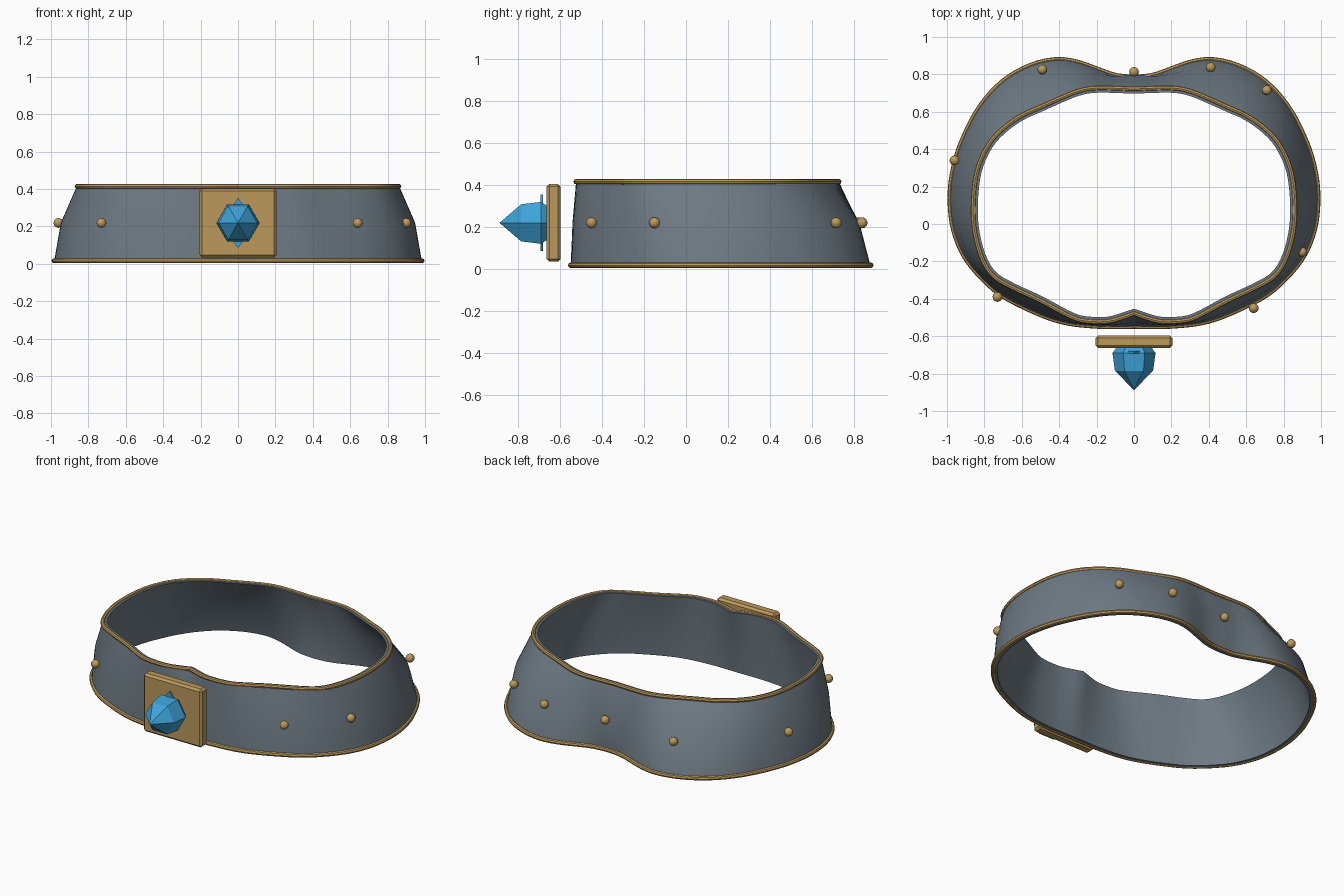
import bpy, bmesh, math
from mathutils import Vector

if "Cube" in bpy.data.objects:
    bpy.data.objects.remove(bpy.data.objects["Cube"])


def material(name, rgb):
    m = bpy.data.materials.new(name)
    m.diffuse_color = (*rgb, 1)
    m.use_nodes = True
    m.node_tree.nodes["Principled BSDF"].inputs["Base Color"].default_value = m.diffuse_color
    return m


STEEL = material("blue grey steel", (0.155, 0.195, 0.23))
GOLD = material("old gold", (0.50, 0.32, 0.105))
CRYSTAL = material("blue crystal", (0.048, 0.37, 0.70))
N = 64  # steps along each half of the belt

# Right half outlines, from back centre to front centre
LOWER = [(0, .785), (.1, .795), (.2, .83), (.3, .865), (.41, .88), (.55, .85), (.7, .765),
         (.83, .62), (.93, .42), (.975, .25), (.983, .1), (.96, -.05), (.89, -.2),
         (.75, -.35), (.6, -.44), (.4, -.52), (.2, -.547), (0, -.548)]
UPPER = [(0, .722), (.2, .727), (.3, .71), (.4, .67), (.5, .625), (.6, .58), (.7, .51),
         (.78, .42), (.84, .28), (.86, .1), (.85, -.05), (.81, -.19), (.75, -.28),
         (.65, -.34), (.5, -.41), (.35, -.49), (.27, -.517), (.15, -.522), (.07, -.503), (0, -.478)]


def smooth_half(points):
    """Smooth curve through the points, resampled evenly by length."""
    p = [Vector(q) for q in points]
    p = [p[0]] + p + [p[-1]]
    fine = []
    for a, b, c, d in zip(p, p[1:], p[2:], p[3:]):
        for k in range(12):
            t = k / 12
            fine.append(.5 * (2 * b + (c - a) * t + (2 * a - 5 * b + 4 * c - d) * t * t
                              + (3 * b - a - 3 * c + d) * t ** 3))
    fine.append(p[-1])
    dist = [0]
    for a, b in zip(fine, fine[1:]):
        dist.append(dist[-1] + (b - a).length)
    out, j = [], 0
    for i in range(N + 1):
        s = dist[-1] * i / N
        while j < len(fine) - 2 and dist[j + 1] < s:
            j += 1
        f = (s - dist[j]) / max(dist[j + 1] - dist[j], 1e-9)
        out.append(fine[j].lerp(fine[j + 1], f))
    return out


def closed_loop(half):
    return half + [Vector((-q.x, q.y)) for q in half[-2:0:-1]]


def outward(loop):
    n = len(loop)
    res = []
    for i in range(n):
        t = (loop[(i + 1) % n] - loop[i - 1]).normalized()
        res.append(Vector((-t.y, t.x)))
    return res


def finish(name, bm, mat, smooth=True):
    bmesh.ops.recalc_face_normals(bm, faces=bm.faces)
    me = bpy.data.meshes.new(name)
    bm.to_mesh(me)
    bm.free()
    me.materials.append(mat)
    ob = bpy.data.objects.new(name, me)
    bpy.context.collection.objects.link(ob)
    if smooth:
        bpy.ops.object.select_all(action='DESELECT')
        ob.select_set(True)
        bpy.context.view_layer.objects.active = ob
        bpy.ops.object.shade_smooth_by_angle(angle=math.radians(40))
    return ob


def skin(bm, sections, closed=True):
    """Join consecutive closed cross-sections with quads."""
    rows = [[bm.verts.new(v) for v in s] for s in sections]
    pairs = zip(rows, rows[1:] + rows[:1]) if closed else zip(rows, rows[1:])
    for a, b in pairs:
        m = len(a)
        for k in range(m):
            bm.faces.new((a[k], a[(k + 1) % m], b[(k + 1) % m], b[k]))
    return rows


# Belt band: flared wall with a slightly bulging middle
low_half, top_half = smooth_half(LOWER), smooth_half(UPPER)
mid_half = []
for a, b in zip(low_half, top_half):
    q = a.lerp(b, .3)
    if q.y > 0:
        q.y += .03 * math.exp(-(q.x / .12) ** 2)
    mid_half.append(q)
low, mid, top = (closed_loop(h) for h in (low_half, mid_half, top_half))
wall = [(low, outward(low), .008), (mid, outward(mid), .22), (top, outward(top), .418)]
THICK = .025
sections = []
for i in range(len(low)):
    outer = [Vector((*l[i], z)) for l, n, z in wall]
    inner = [Vector((*(l[i] - n[i] * THICK), z)) for l, n, z in reversed(wall)]
    sections.append(outer + inner)
bm = bmesh.new()
skin(bm, sections)
finish("belt_band", bm, STEEL)


# Rounded gold trim along both edges
def trim(name, loop, z, r=.013):
    secs = []
    for q, n in zip(loop, outward(loop)):
        ring = []
        for k in range(8):
            a = math.tau * k / 8
            ring.append(Vector((*(q + n * r * math.cos(a)), z + r * math.sin(a))))
        secs.append(ring)
    bm = bmesh.new()
    skin(bm, secs)
    finish(name, bm, GOLD)


trim("lower_trim", low, .016)
trim("upper_trim", top, .414)

# Round rivets spaced around the band
RIVETS = [(.64, -.45), (.90, -.15), (.71, .715), (.41, .838), (0, .813),
          (-.49, .826), (-.96, .34), (-.73, -.39)]
for i, (x, y) in enumerate(RIVETS):
    bm = bmesh.new()
    bmesh.ops.create_uvsphere(bm, u_segments=16, v_segments=10, radius=.026)
    bmesh.ops.translate(bm, verts=bm.verts, vec=(x, y, .218))
    finish(f"rivet_{i + 1}", bm, GOLD)

# Buckle plate with bevelled edges
bm = bmesh.new()
bmesh.ops.create_cube(bm, size=1)
bmesh.ops.scale(bm, verts=bm.verts, vec=(.41, .066, .37))
bmesh.ops.translate(bm, verts=bm.verts, vec=(0, -.63, .218))
bmesh.ops.bevel(bm, geom=bm.edges[:], offset=.013, segments=1, affect='EDGES')
finish("buckle_plate", bm, GOLD, smooth=False)

# Six-sided crystal pointing forward
GZ = .218
bm = bmesh.new()
rings = [[Vector((r * math.cos(math.tau * k / 6), y, GZ + r * math.sin(math.tau * k / 6)))
          for k in range(6)] for y, r in ((-.65, .085), (-.69, .115), (-.785, .102))]
rows = skin(bm, rings, closed=False)
bm.faces.new(rows[0])
tip = bm.verts.new((0, -.888, GZ))
for k in range(6):
    bm.faces.new((rows[-1][k], rows[-1][(k + 1) % 6], tip))
finish("crystal", bm, CRYSTAL, smooth=False)

# Thin diamond setting whose points show above and below the crystal
bm = bmesh.new()
diamond = [[Vector((x, y, GZ + z)) for x, z in ((.1, 0), (0, .134), (-.1, 0), (0, -.134))]
           for y in (-.68, -.693)]
for row in skin(bm, diamond, closed=False):
    bm.faces.new(row)
finish("crystal_setting", bm, CRYSTAL, smooth=False)
